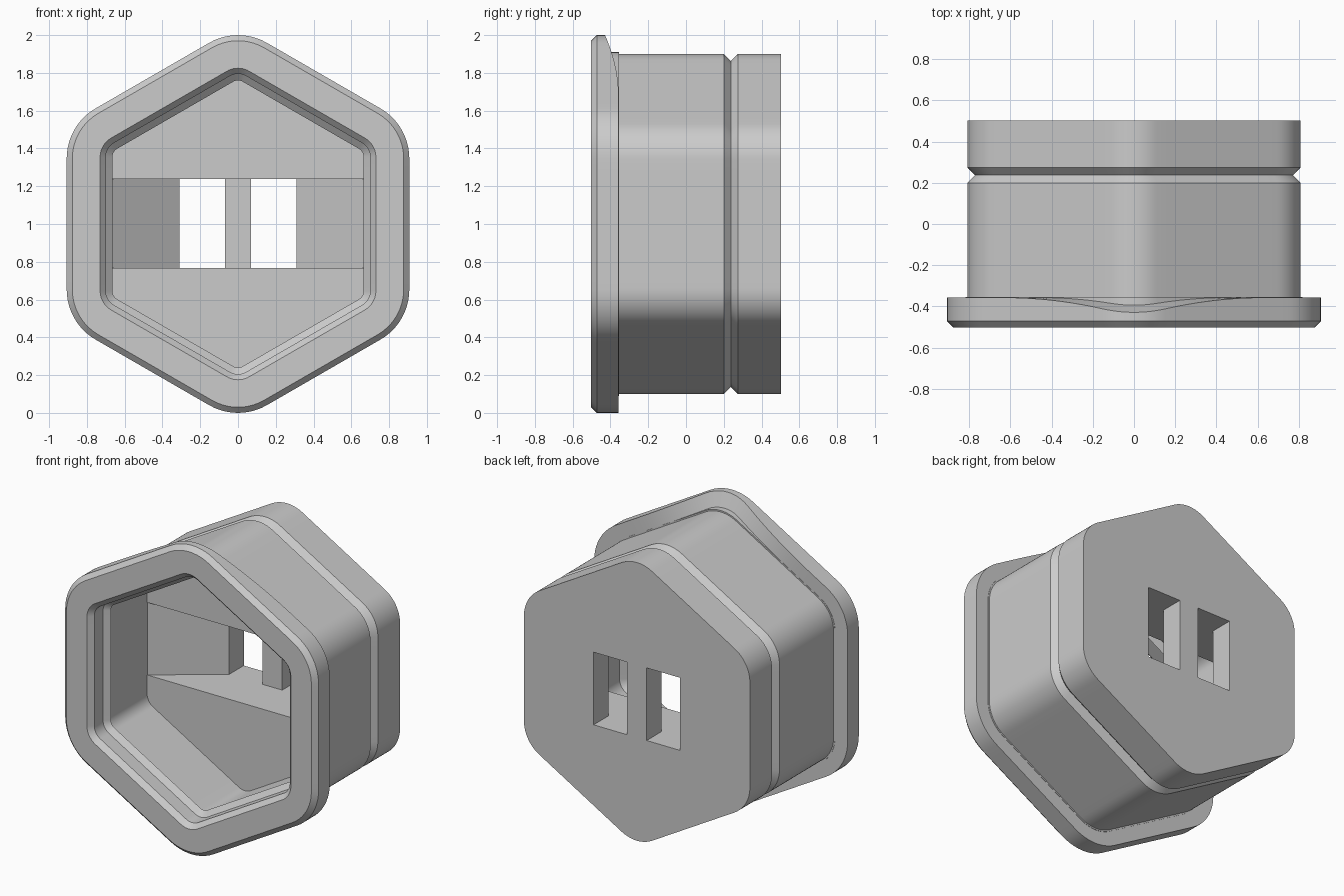
import bpy
import bmesh
from math import cos, sin, radians

cube = bpy.data.objects.get("Cube")
if cube:
    bpy.data.objects.remove(cube, do_unlink=True)

grey = bpy.data.materials.new("plain_grey")
grey.use_nodes = True
grey.diffuse_color = (0.6, 0.6, 0.6, 1)
grey.node_tree.nodes["Principled BSDF"].inputs["Base Color"].default_value = grey.diffuse_color

ARC, STRAIGHT = 10, 12


def rounded_hexagon(apothem, radius):
    """Outline in x, z with points along both corners and straight sides."""
    corners = []
    for k in range(6):
        a = radians(90 + 60 * k)
        d = (apothem - radius) / cos(radians(30))
        corners.append([(d * cos(a) + radius * cos(a + radians(t)),
                         1 + d * sin(a) + radius * sin(a + radians(t)))
                        for t in (-30 + 60 * i / ARC for i in range(ARC + 1))])
    points = []
    for k, arc in enumerate(corners):
        points += arc
        (x0, z0), (x1, z1) = arc[-1], corners[(k + 1) % 6][0]
        for i in range(1, STRAIGHT):
            s = i / STRAIGHT
            points.append((x0 + (x1 - x0) * s, z0 + (z1 - z0) * s))
    return points


def flange_back(z):
    """Rear face of the flange, scooped away near the top corner."""
    t = max(0, (z - 1.68) / 0.32)
    return -0.357 - 0.072 * t * t


def make_object(name, bm):
    bmesh.ops.recalc_face_normals(bm, faces=bm.faces[:])
    mesh = bpy.data.meshes.new(name)
    bm.to_mesh(mesh)
    bm.free()
    mesh.materials.append(grey)
    obj = bpy.data.objects.new(name, mesh)
    bpy.context.collection.objects.link(obj)
    return obj


def prism(name, outline, z0, z1):
    """Extrude an x, y outline upwards."""
    bm = bmesh.new()
    face = bm.faces.new([bm.verts.new((x, y, z0)) for x, y in outline])
    up = bmesh.ops.extrude_face_region(bm, geom=[face])["geom"]
    for v in up:
        if isinstance(v, bmesh.types.BMVert):
            v.co.z = z1
    return make_object(name, bm)


# Housing: cavity floor, over the snap lip, out through the mouth,
# round the flange and its collar, back along the grooved body
sections = [
    (0.70, 0.086, 0.07), (0.70, 0.086, -0.32),
    (0.665, 0.05, -0.35),
    (0.70, 0.086, -0.38), (0.70, 0.086, -0.47),
    (0.73, 0.118, -0.502), (0.877, 0.275, -0.502),
    (0.907, 0.306, -0.472), (0.907, 0.306, None),
    (0.818, 0.225, None), (0.818, 0.225, -0.355),
    (0.809, 0.22, -0.355), (0.809, 0.22, 0.20),
    (0.772, 0.183, 0.237), (0.809, 0.22, 0.275),
    (0.809, 0.22, 0.502),
]
bm = bmesh.new()
rings = []
for apothem, radius, y in sections:
    rings.append([bm.verts.new((x, flange_back(z) if y is None else y, z))
                  for x, z in rounded_hexagon(apothem, radius)])
for a, b in zip(rings, rings[1:]):
    n = len(a)
    for i in range(n):
        j = (i + 1) % n
        bm.faces.new((a[i], a[j], b[j], b[i]))
bm.faces.new(rings[0])
bm.faces.new(rings[-1])
housing = make_object("housing", bm)

# Tapered recess in the floor and two slots through the back wall
half = [(0.31, 0.352), (0.699, 0.071), (0.699, 0.0)]
funnel = half + [(-x, y) for x, y in reversed(half)]
cutters = [prism("recess_cutter", funnel, 0.767, 1.237)]
for side in (-1, 1):
    slot = [(side * x, y) for x, y in
            ((0.07, 0.3), (0.31, 0.3), (0.31, 0.6), (0.07, 0.6))]
    cutters.append(prism("slot_cutter", slot, 0.767, 1.237))

for cutter in cutters:
    cutter.hide_render = True
    mod = housing.modifiers.new("cut", 'BOOLEAN')
    mod.operation = 'DIFFERENCE'
    mod.solver = 'EXACT'
    mod.object = cutter

bpy.ops.object.select_all(action='DESELECT')
housing.select_set(True)
bpy.context.view_layer.objects.active = housing
for mod in list(housing.modifiers):
    bpy.ops.object.modifier_apply(modifier=mod.name)
for cutter in cutters:
    bpy.data.objects.remove(cutter, do_unlink=True)
bpy.ops.object.shade_smooth_by_angle(angle=radians(25))
